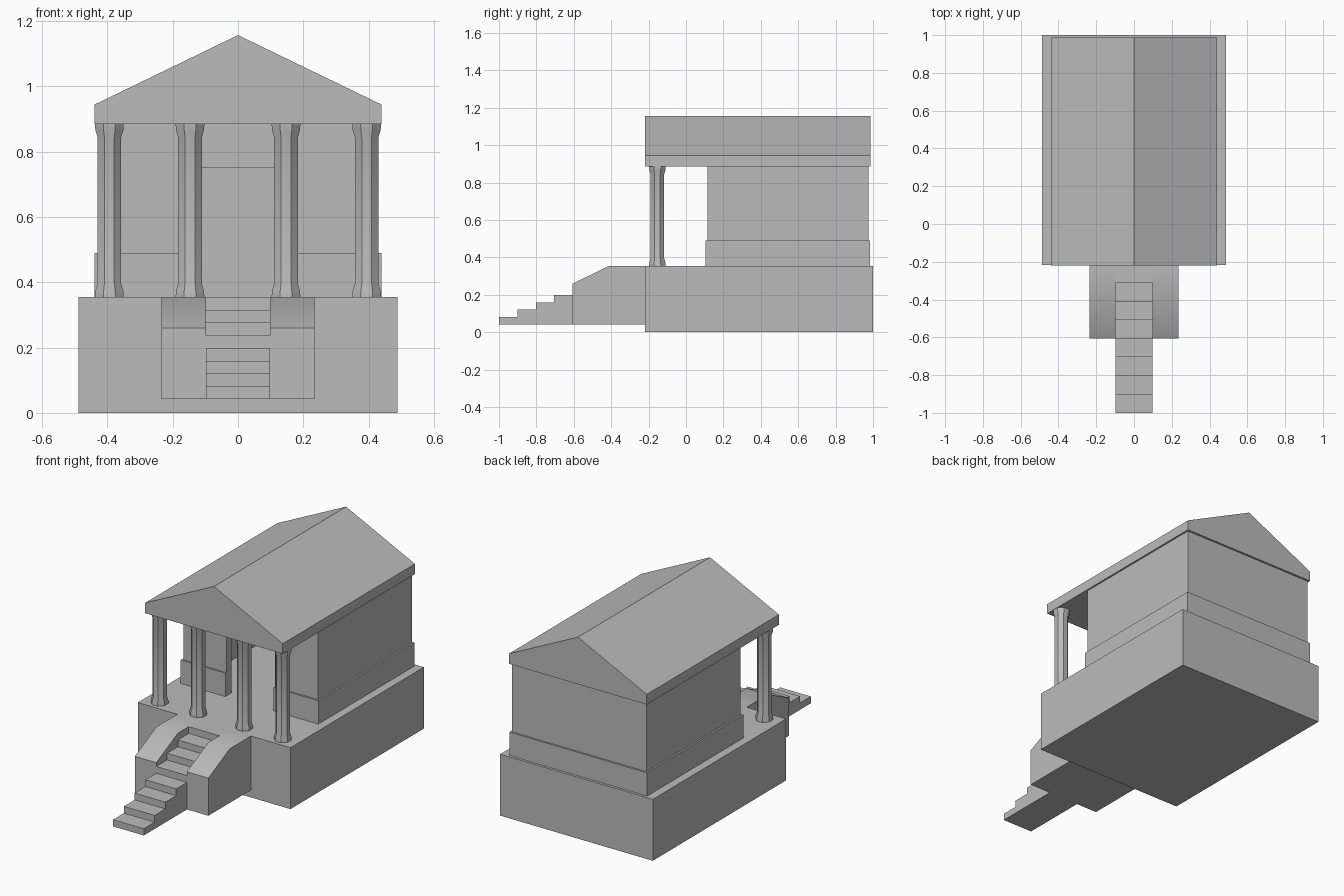
import bpy, bmesh, math

cube = bpy.data.objects.get("Cube")
if cube:
    bpy.data.objects.remove(cube, do_unlink=True)

stone = bpy.data.materials.new("grey stone")
stone.use_nodes = True
GREY = (0.5, 0.5, 0.5, 1)
stone.diffuse_color = GREY
stone.node_tree.nodes["Principled BSDF"].inputs["Base Color"].default_value = GREY


def finish(name, bm, smooth=False):
    bmesh.ops.recalc_face_normals(bm, faces=bm.faces[:])
    mesh = bpy.data.meshes.new(name)
    bm.to_mesh(mesh)
    bm.free()
    mesh.materials.append(stone)
    ob = bpy.data.objects.new(name, mesh)
    bpy.context.collection.objects.link(ob)
    if smooth:
        bpy.ops.object.select_all(action='DESELECT')
        ob.select_set(True)
        bpy.context.view_layer.objects.active = ob
        bpy.ops.object.shade_smooth_by_angle(angle=math.radians(35))
    return ob


def prism(name, outline, axis, lo, hi, smooth=False):
    """Extrude a 2D outline along the axis (x: yz, y: xz, z: xy outline)."""
    place = {"x": lambda a, b, t: (t, a, b),
             "y": lambda a, b, t: (a, t, b),
             "z": lambda a, b, t: (a, b, t)}[axis]
    bm = bmesh.new()
    ends = [[bm.verts.new(place(a, b, t)) for a, b in outline] for t in (lo, hi)]
    for ring in ends:
        bm.faces.new(ring)
    n = len(outline)
    for i in range(n):
        j = (i + 1) % n
        bm.faces.new((ends[0][i], ends[0][j], ends[1][j], ends[1][i]))
    return finish(name, bm, smooth)


def rect(x, y0, y1):
    return [(-x, y0), (x, y0), (x, y1), (-x, y1)]


def mirrored(half):
    return half + [(-x, y) for x, y in reversed(half)]


FLOOR, EAVES = 0.355, 0.885
FRONT = -0.218

# Podium
prism("podium", rect(0.488, FRONT, 1.0), "z", 0, FLOOR)

# Chamber walls: plans open at the doorway, plus the lintel over it
DOOR, INNER, IN_FRONT, IN_BACK = 0.155, 0.385, 0.16, 0.93


def wall_plan(x, y0, y1):
    return mirrored([(DOOR, IN_FRONT), (DOOR, y0), (x, y0), (x, y1)])[:4] + [
        (-x, y1), (-x, y0), (-DOOR, y0), (-DOOR, IN_FRONT),
        (-INNER, IN_FRONT), (-INNER, IN_BACK), (INNER, IN_BACK), (INNER, IN_FRONT)]


prism("wall_base", wall_plan(0.44, 0.105, 0.985), "z", FLOOR, 0.49)
prism("chamber_walls", wall_plan(0.43, 0.115, 0.975), "z", 0.49, EAVES)
prism("door_lintel", rect(DOOR, 0.115, IN_FRONT), "z", 0.75, EAVES)

# Gabled roof with its fascia
prism("roof", [(-0.44, EAVES), (0.44, EAVES), (0.44, 0.944), (0, 1.157), (-0.44, 0.944)],
      "y", FRONT - 0.002, 0.987)

# Staircase
GROUND, STEPS, RUN = 0.042, 8, 0.0985
rise = (FLOOR - GROUND) / STEPS
profile = [(-1, GROUND)]
for i in range(STEPS):
    y, z = -1 + i * RUN, GROUND + (i + 1) * rise
    profile += [(y, z), (y + RUN if i < STEPS - 1 else FRONT, z)]
profile.append((FRONT, GROUND))
prism("staircase", profile, "x", -0.098, 0.098)

# Sloping cheek walls on both sides of the stairs
cheek = [(-0.606, GROUND), (-0.606, 0.26), (-0.41, FLOOR), (FRONT, FLOOR), (FRONT, GROUND)]
for side, s in (("left", 1), ("right", -1)):
    prism(side + "_stair_cheek", cheek, "x", s * 0.098, s * 0.235, smooth=True)


# Eight-sided columns, flared at both ends
def column(name, cx, cy):
    half = [(0, 0.044), (0.018, 0.043), (0.042, 0.036)]
    levels = [(FLOOR + h, r) for h, r in half]
    levels += [(EAVES - h, r) for h, r in reversed(half)]
    bm = bmesh.new()
    rings = []
    for z, r in levels:
        corner = r / math.cos(math.pi / 8)
        angles = [math.pi * (k + 0.5) / 4 for k in range(8)]
        rings.append([bm.verts.new((cx + corner * math.cos(a), cy + corner * math.sin(a), z))
                      for a in angles])
    for low, high in zip(rings, rings[1:]):
        for k in range(8):
            m = (k + 1) % 8
            bm.faces.new((low[k], low[m], high[m], high[k]))
    bm.faces.new(rings[0])
    bm.faces.new(rings[-1])
    finish(name, bm, smooth=True)


for side, s in (("left", 1), ("right", -1)):
    column(side + "_outer_column", s * 0.394, -0.153)
    column(side + "_inner_column", s * 0.147, -0.153)
